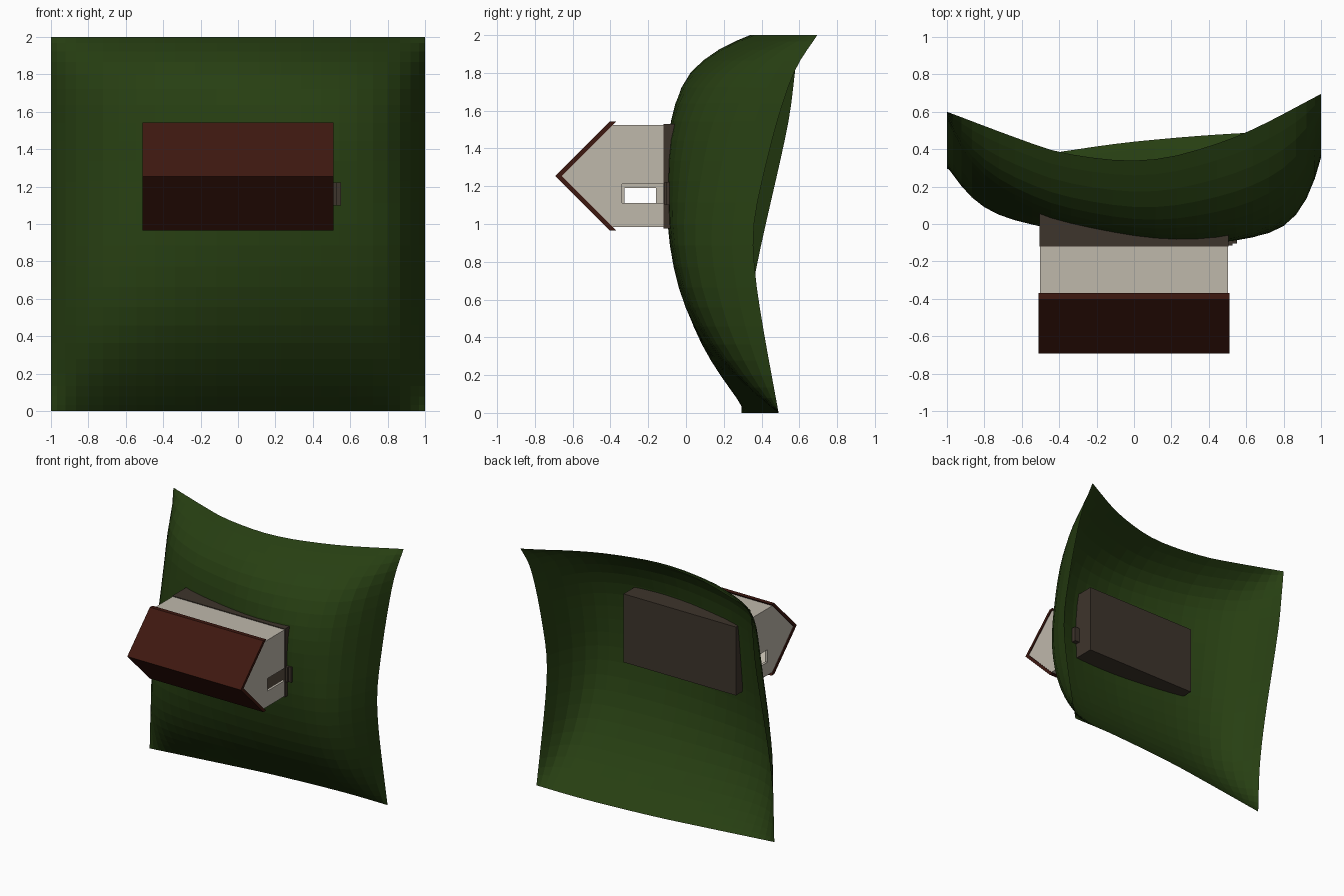
import bpy, bmesh, math

if "Cube" in bpy.data.objects:
    bpy.data.objects.remove(bpy.data.objects["Cube"])


def material(name, rgb):
    m = bpy.data.materials.new(name)
    m.diffuse_color = (*rgb, 1)
    m.use_nodes = True
    m.node_tree.nodes["Principled BSDF"].inputs["Base Color"].default_value = m.diffuse_color
    return m


GRASS = material("grass", (0.02, 0.049, 0.006))
ROOF = material("roof_red", (0.048, 0.009, 0.005))
STONE = material("stone", (0.048, 0.035, 0.025))
PLASTER = material("plaster", (0.52, 0.48, 0.41))


def mesh_object(name, verts, faces, mat=None):
    me = bpy.data.meshes.new(name)
    me.from_pydata(verts, [], faces)
    bm = bmesh.new()
    bm.from_mesh(me)
    bmesh.ops.recalc_face_normals(bm, faces=bm.faces)
    bm.to_mesh(me)
    bm.free()
    ob = bpy.data.objects.new(name, me)
    bpy.context.collection.objects.link(ob)
    if mat:
        me.materials.append(mat)
    return ob


def prism(name, profile, x0, x1, mat=None):
    """Extrude a (y, z) profile along x."""
    n = len(profile)
    verts = [(x, y, z) for x in (x0, x1) for y, z in profile]
    faces = [tuple(range(n)), tuple(range(n, 2 * n))]
    faces += [(i, (i + 1) % n, n + (i + 1) % n, n + i) for i in range(n)]
    return mesh_object(name, verts, faces, mat)


def block(name, x0, x1, y0, y1, z0, z1, mat=None):
    return prism(name, [(y0, z0), (y1, z0), (y1, z1), (y0, z1)], x0, x1, mat)


def cut(ob, cutter):
    mod = ob.modifiers.new("cut", 'BOOLEAN')
    mod.operation = 'DIFFERENCE'
    mod.solver = 'EXACT'
    mod.object = cutter
    cutter.hide_render = True
    cutter.hide_viewport = True


def curve(points, t):
    """Smooth interpolation through (t, value) points."""
    n = len(points)
    i = 0
    while i < n - 2 and t > points[i + 1][0]:
        i += 1
    (t0, a), (t1, b) = points[i], points[i + 1]

    def slope(k):
        p, q = points[max(k - 1, 0)], points[min(k + 1, n - 1)]
        return (q[1] - p[1]) / (q[0] - p[0])
    h = t1 - t0
    s = (t - t0) / h
    return (a * (1 + 2 * s) * (1 - s) ** 2 + slope(i) * h * s * (1 - s) ** 2
            + b * s * s * (3 - 2 * s) + slope(i + 1) * h * s * s * (s - 1))


# Terrain: patch between four edge curves, swollen towards the front
TOP = [(-1, .60), (-.6, .45), (-.4, .385), (-.1, .342), (.1, .345), (.3, .385), (.6, .49), (1, .695)]
BOTTOM = [(-1, .295), (-.4, .385), (0, .44), (.6, .487), (1, .49)]
LEFT = [(0, .295), (.4, .315), (.78, .375), (1.53, .54), (1.83, .58), (2, .60)]
RIGHT = [(0, .49), (.5, .40), (.78, .362), (1, .36), (1.3, .42), (1.6, .50), (1.83, .585), (2, .695)]


def terrain_y(x, z):
    u, v = (x + 1) / 2, z / 2
    low, high = .295 * (1 - u) + .49 * u, .60 * (1 - u) + .695 * u
    base = (curve(BOTTOM, x) * (1 - v) + curve(TOP, x) * v
            + curve(LEFT, z) * (1 - u) + curve(RIGHT, z) * u
            - low * (1 - v) - high * v)
    # general swelling plus a gentle shoulder beside the door
    rise = .305 + .075 * u + .045 * math.exp(-((x - .5) / .4) ** 2 - ((z - 1.42) / .36) ** 2)
    w = z - 1
    return base - rise * (1 - abs(x) ** (10 if x > 0 else 7.5)) * (1 - abs(w) ** (7 if w > 0 else 3))


N = 24
steps = [math.sin(math.pi / 2 * (2 * i / N - 1) * .85) / math.sin(math.pi / 2 * .85) for i in range(N + 1)]
verts = [(x, terrain_y(x, 1 + w), 1 + w) for w in steps for x in steps]
faces = [(j * (N + 1) + i, j * (N + 1) + i + 1, (j + 1) * (N + 1) + i + 1, (j + 1) * (N + 1) + i)
         for j in range(N) for i in range(N)]
mesh_object("terrain", verts, faces, GRASS)

# Foundation and door steps
block("foundation", -.505, .505, -.12, .08, .975, 1.53, STONE)
block("upper_step", .50, .527, -.115, -.05, 1.10, 1.222, STONE)
block("lower_step", .52, .55, -.103, -.05, 1.10, 1.222, STONE)

# House shell with gabled ends
RIDGE = 1.254


def gable(half, floor, eave, peak):
    return [(floor, RIDGE - half), (eave, RIDGE - half), (peak, RIDGE),
            (eave, RIDGE + half), (floor, RIDGE + half)]


walls = prism("walls", gable(.27, -.119, -.39, -.66), -.503, .503, PLASTER)
cut(walls, prism("room_cutter", gable(.25, -.05, -.382, -.632), -.483, .483))
cut(walls, block("door_cutter", .45, .55, -.34, -.08, 1.11, 1.212))
cut(walls, block("window_cutter", -.55, -.45, -.325, -.16, 1.09, 1.19))

# Roof: one folded slab
prism("roof", [(-.658, RIDGE), (-.369, RIDGE + .289), (-.403, RIDGE + .289), (-.692, RIDGE),
               (-.403, RIDGE - .289), (-.369, RIDGE - .289)], -.51, .51, ROOF)
